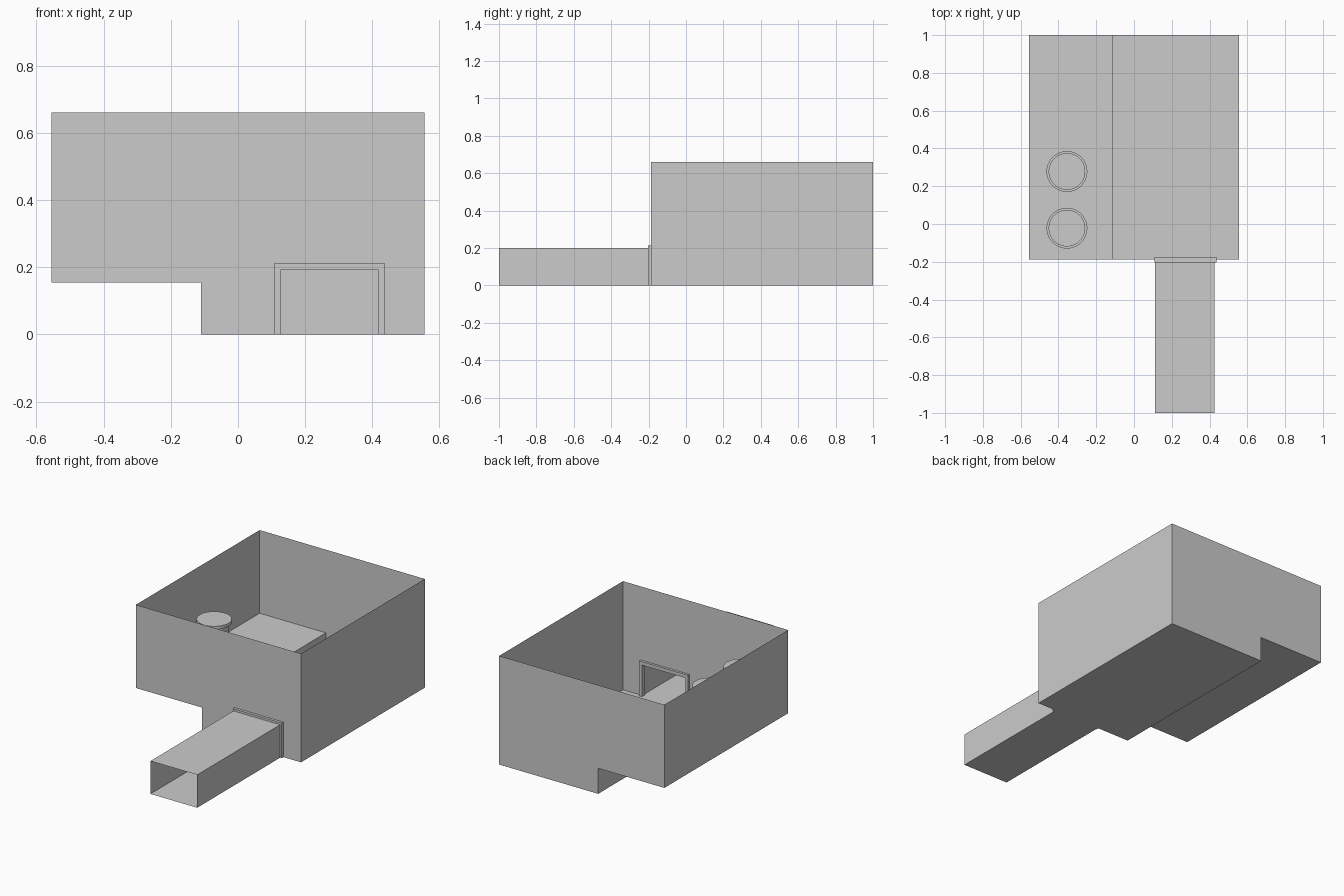
import bpy, bmesh
from mathutils import Matrix, Vector

if "Cube" in bpy.data.objects:
    bpy.data.objects.remove(bpy.data.objects["Cube"])


def finish(bm, name):
    me = bpy.data.meshes.new(name)
    bm.to_mesh(me)
    bm.free()
    ob = bpy.data.objects.new(name, me)
    bpy.context.collection.objects.link(ob)
    return ob


def sheet(bm, pts):
    return bm.faces.new([bm.verts.new(p) for p in pts])


def strip(bm, profile, y0, y1):
    # thin sheet: XZ profile swept along y
    for (ax, az), (bx, bz) in zip(profile, profile[1:]):
        sheet(bm, [(ax, y0, az), (ax, y1, az), (bx, y1, bz), (bx, y0, bz)])


W, H, STEP_X, STEP_Z = 0.555, 0.66, -0.11, 0.155
FRONT, BACK = -0.188, 1.0
CX0, CX1, CH = 0.112, 0.426, 0.2      # corridor section

# Open-topped room with a raised floor on the left
outline = [(-W, H), (-W, STEP_Z), (STEP_X, STEP_Z), (STEP_X, 0), (W, 0), (W, H)]
door = [(CX0, 0), (CX0, CH), (CX1, CH), (CX1, 0)]
bm = bmesh.new()
strip(bm, outline, FRONT, BACK)
sheet(bm, [(x, BACK, z) for x, z in reversed(outline)])
sheet(bm, [(x, FRONT, z) for x, z in outline[:4] + door + outline[4:]])
bmesh.ops.remove_doubles(bm, verts=bm.verts, dist=1e-5)
finish(bm, "room_shell")

# Corridor, open at both ends
bm = bmesh.new()
strip(bm, door + door[:1], -1.0, FRONT)
bmesh.ops.remove_doubles(bm, verts=bm.verts, dist=1e-5)
finish(bm, "entrance_corridor")

# Door frame around the opening
frame = [(0.108, 0), (0.108, 0.213), (0.436, 0.213), (0.436, 0),
         (0.418, 0), (0.418, 0.192), (0.126, 0.192), (0.126, 0)]
bm = bmesh.new()
face = sheet(bm, [(x, -0.204, z) for x, z in frame])
ext = bmesh.ops.extrude_face_region(bm, geom=[face], use_keep_orig=True)
moved = [g for g in ext["geom"] if isinstance(g, bmesh.types.BMVert)]
bmesh.ops.translate(bm, verts=moved, vec=Vector((0, 0.03, 0)))
bmesh.ops.recalc_face_normals(bm, faces=bm.faces)
finish(bm, "door_frame")

# Round tables: base plate, column and top, on the raised floor
for name, y in (("table_front", -0.022), ("table_back", 0.278)):
    bm = bmesh.new()
    for r, z0, z1 in ((0.108, STEP_Z, 0.175), (0.082, 0.175, 0.43), (0.097, 0.43, 0.45)):
        bmesh.ops.create_cone(bm, cap_ends=True, segments=48, radius1=r, radius2=r,
                              depth=z1 - z0,
                              matrix=Matrix.Translation((-0.355, y, (z0 + z1) / 2)))
    ob = finish(bm, name)
    bpy.ops.object.select_all(action='DESELECT')
    ob.select_set(True)
    bpy.context.view_layer.objects.active = ob
    bpy.ops.object.shade_smooth_by_angle()
